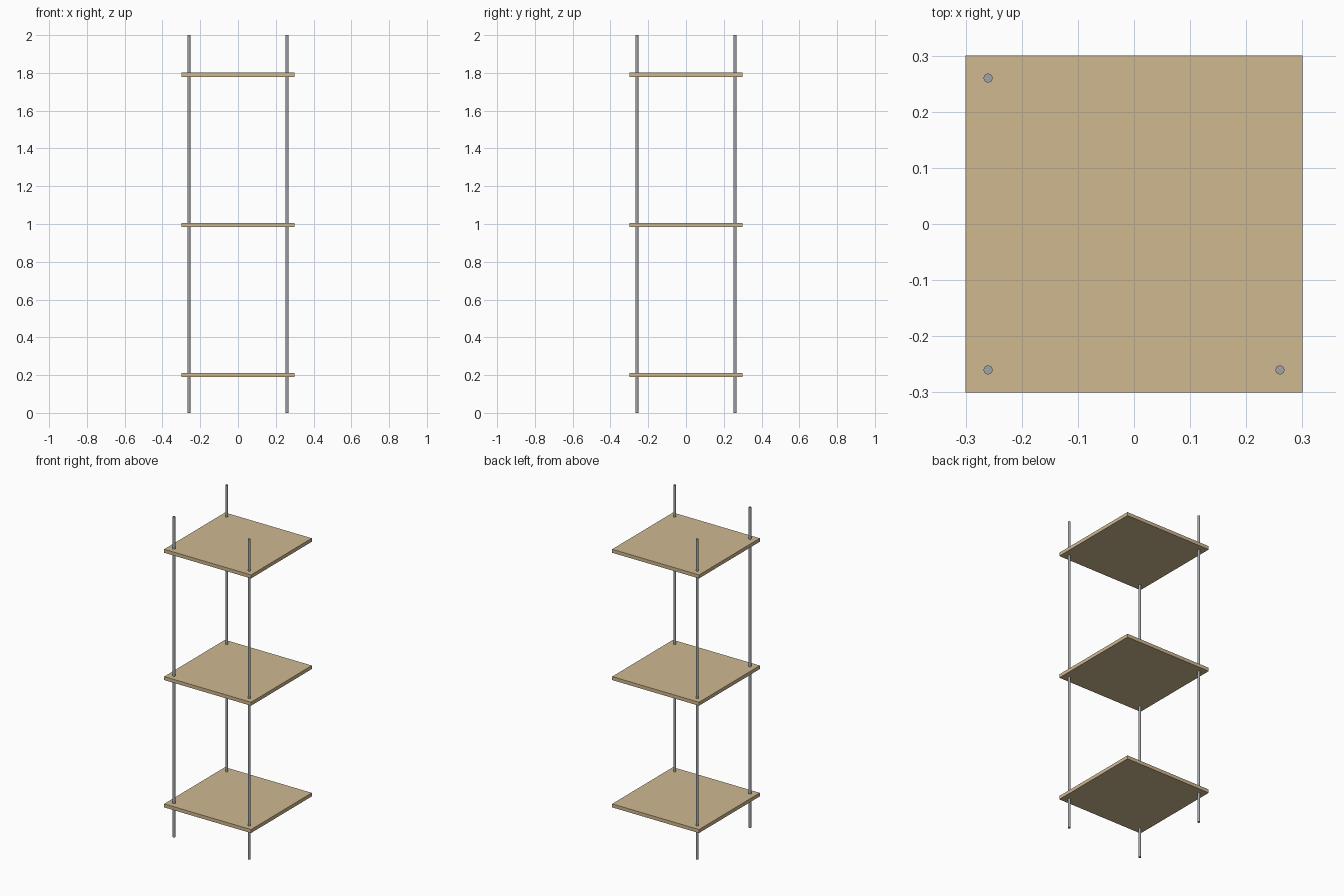
import bpy
import math

if "Cube" in bpy.data.objects:
    bpy.data.objects.remove(bpy.data.objects["Cube"])


def colour(name, rgb):
    mat = bpy.data.materials.new(name)
    mat.diffuse_color = (*rgb, 1)
    mat.use_nodes = True
    mat.node_tree.nodes["Principled BSDF"].inputs["Base Color"].default_value = mat.diffuse_color
    return mat


wood = colour("light_wood", (0.62, 0.48, 0.28))
metal = colour("grey_metal", (0.35, 0.37, 0.40))

# Three square shelves
for label, z in (("lower", 0.20), ("middle", 0.995), ("upper", 1.79)):
    bpy.ops.mesh.primitive_cube_add(size=1, location=(0, 0, z))
    shelf = bpy.context.object
    shelf.name = label + "_shelf"
    shelf.scale = (0.6, 0.6, 0.022)
    bpy.ops.object.transform_apply(location=False, rotation=False, scale=True)
    shelf.data.materials.append(wood)

# Three upright rods through the shelves; the back right corner stays open
D = 0.26
for label, x, y in (("front_left", -D, -D), ("front_right", D, -D), ("back_left", -D, D)):
    bpy.ops.mesh.primitive_cylinder_add(vertices=24, radius=0.008, depth=2, location=(x, y, 1))
    rod = bpy.context.object
    rod.name = label + "_rod"
    bpy.ops.object.shade_smooth_by_angle(angle=math.radians(30))
    rod.data.materials.append(metal)
